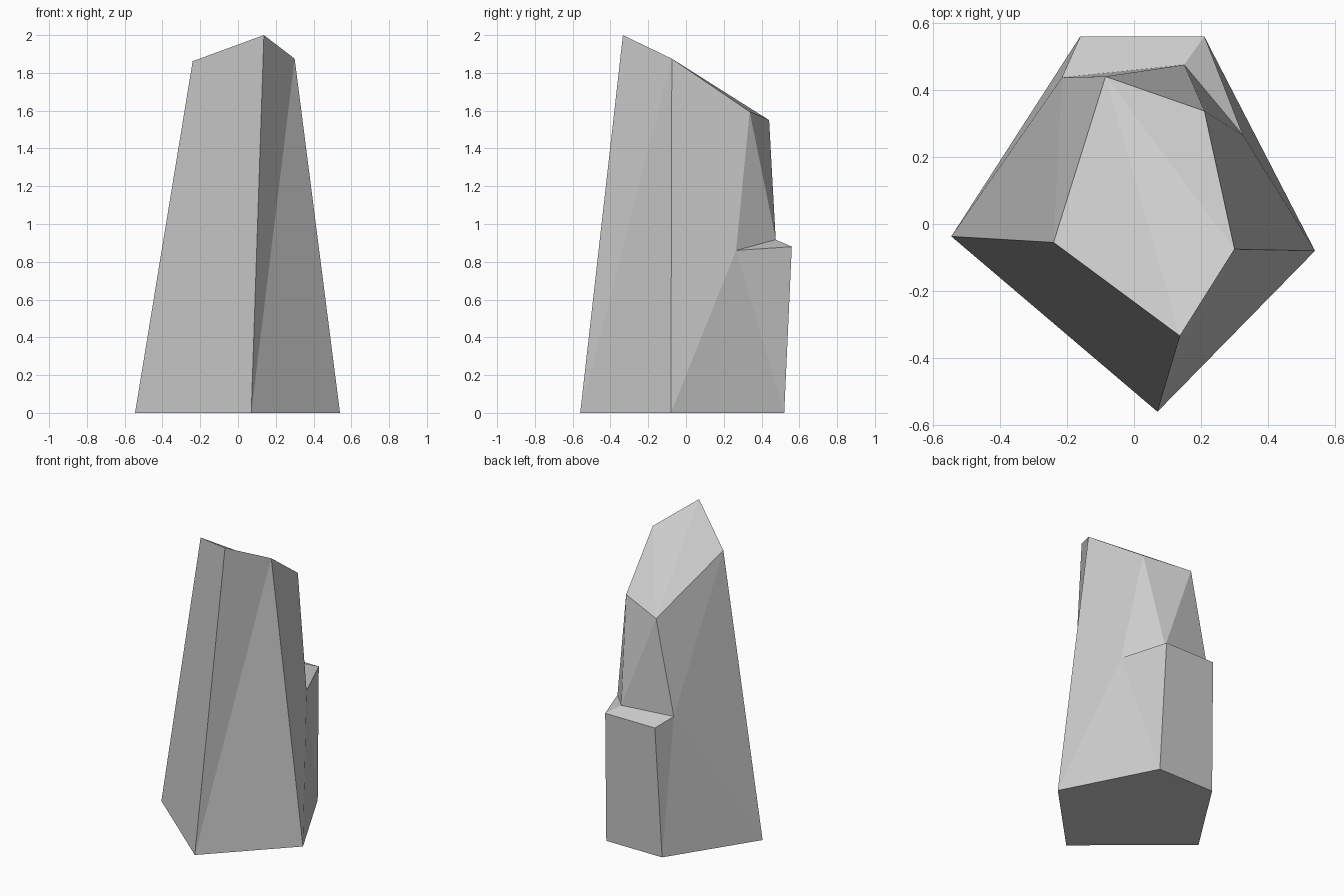
import bpy
import bmesh

default_cube = bpy.data.objects.get("Cube")
if default_cube:
    bpy.data.objects.remove(default_cube, do_unlink=True)


def make_material(name, colour):
    material = bpy.data.materials.new(name)
    material.use_nodes = True
    material.diffuse_color = colour
    material.node_tree.nodes["Principled BSDF"].inputs["Base Color"].default_value = colour
    return material


# Corners of the rock: tapered footprint, broken shelf at the back, sloping crown
corners = {
    "base_front": (0.07, -0.56, 0),
    "base_left": (0.54, -0.08, 0),
    "base_back_left": (0.23, 0.52, 0),
    "base_back_right": (-0.186, 0.52, 0),
    "base_right": (-0.545, -0.037, 0),
    "shelf_left": (0.21, 0.56, 0.88),
    "shelf_right": (-0.16, 0.56, 0.88),
    "notch_side": (0.325, 0.265, 0.86),
    "notch_left": (0.15, 0.475, 0.917),
    "notch_right": (-0.215, 0.437, 0.925),
    "peak": (0.137, -0.334, 2),
    "crown_left": (0.3, -0.075, 1.875),
    "crown_back_left": (0.21, 0.337, 1.595),
    "crown_back": (-0.085, 0.44, 1.55),
    "crown_right": (-0.24, -0.055, 1.862),
}

faces = [
    # Underside
    "base_front base_left base_back_left base_back_right base_right",
    # Crown
    "peak crown_left crown_back",
    "crown_left crown_back_left crown_back",
    "peak crown_back crown_right",
    # Front
    "base_front crown_left peak",
    "base_front base_left crown_left",
    "base_right base_front peak crown_right",
    # Left side
    "base_left notch_side crown_left",
    "notch_side crown_back_left crown_left",
    "base_left base_back_left notch_side",
    "base_back_left shelf_left notch_side",
    # Right side
    "base_right crown_right notch_right",
    "crown_right crown_back notch_right",
    "base_right notch_right base_back_right",
    "base_back_right notch_right shelf_right",
    # Back and shelf
    "base_back_left base_back_right shelf_right shelf_left",
    "shelf_left shelf_right notch_right notch_left",
    "shelf_left notch_left notch_side",
    "notch_side notch_left crown_back_left",
    "notch_left crown_back crown_back_left",
    "notch_left notch_right crown_back",
]

bm = bmesh.new()
verts = {name: bm.verts.new(position) for name, position in corners.items()}
for face in faces:
    bm.faces.new([verts[name] for name in face.split()])
bmesh.ops.recalc_face_normals(bm, faces=bm.faces)

mesh = bpy.data.meshes.new("standing_rock")
bm.to_mesh(mesh)
bm.free()
mesh.materials.append(make_material("stone_grey", (0.6, 0.6, 0.6, 1)))
rock = bpy.data.objects.new("standing_rock", mesh)
bpy.context.collection.objects.link(rock)
